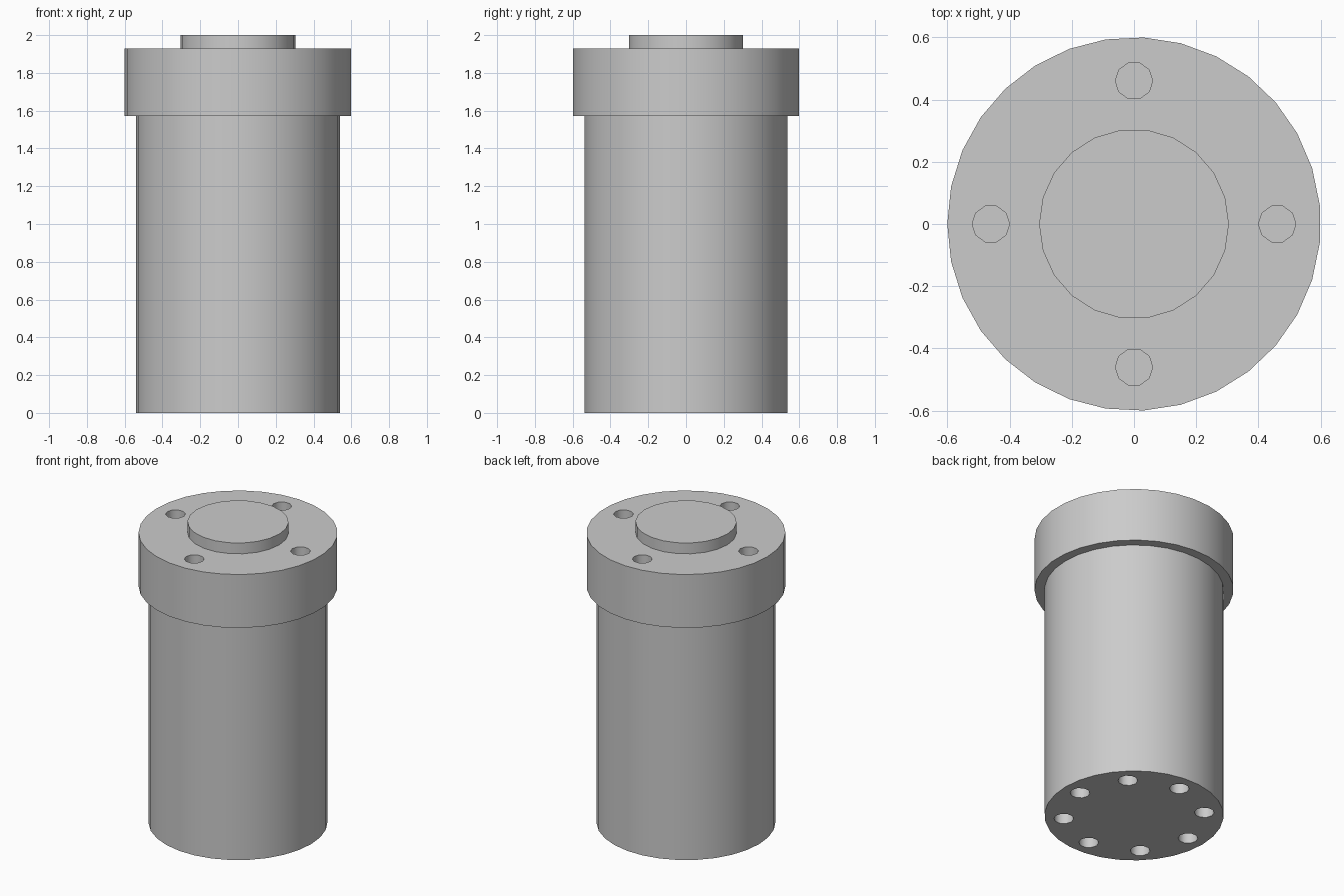
import bpy
from math import cos, sin, pi, radians

default = bpy.data.objects.get("Cube")
if default:
    bpy.data.objects.remove(default, do_unlink=True)

# Single plain grey
GREY = (0.6, 0.6, 0.6, 1.0)
mat = bpy.data.materials.new("plain grey")
mat.use_nodes = True
mat.diffuse_color = GREY
mat.node_tree.nodes["Principled BSDF"].inputs["Base Color"].default_value = GREY


def cylinder(name, radius, z0, z1, sides, x=0, y=0):
    """Upright cylinder with a corner on the -x side."""
    bpy.ops.mesh.primitive_cylinder_add(
        vertices=sides, radius=radius, depth=z1 - z0,
        location=(x, y, (z0 + z1) / 2))
    obj = bpy.context.object
    obj.name = name
    obj.rotation_euler.z = pi / 2
    bpy.ops.object.transform_apply(location=False, rotation=True, scale=False)
    obj.data.materials.append(mat)
    return obj


def drill(target, count, ring, radius, z0, z1):
    """Cut a ring of evenly spaced round holes."""
    for i in range(count):
        a = 2 * pi * i / count
        cutter = cylinder("hole_cutter", radius, z0, z1, 10,
                          ring * cos(a), ring * sin(a))
        cutter.hide_render = True
        mod = target.modifiers.new("hole", 'BOOLEAN')
        mod.operation = 'DIFFERENCE'
        mod.solver = 'EXACT'
        mod.object = cutter
        bpy.context.view_layer.objects.active = target
        bpy.ops.object.modifier_apply(modifier=mod.name)
        bpy.data.objects.remove(cutter, do_unlink=True)


BODY_TOP, FLANGE_TOP, TOP = 1.573, 1.928, 2.0

body = cylinder("body", 0.54, 0, BODY_TOP, 30)
flange = cylinder("flange", 0.6, BODY_TOP, FLANGE_TOP, 31)
boss = cylinder("boss", 0.305, FLANGE_TOP, TOP, 22)

# Bolt holes in the top flange and in the base
drill(flange, 4, 0.46, 0.06, FLANGE_TOP - 0.3, FLANGE_TOP + 0.1)
drill(body, 8, 0.425, 0.06, -0.1, 0.3)

# Smooth the round walls, keep the rims sharp
for obj in (body, flange, boss):
    bpy.ops.object.select_all(action='DESELECT')
    obj.select_set(True)
    bpy.context.view_layer.objects.active = obj
    bpy.ops.object.shade_smooth_by_angle(angle=radians(40))
